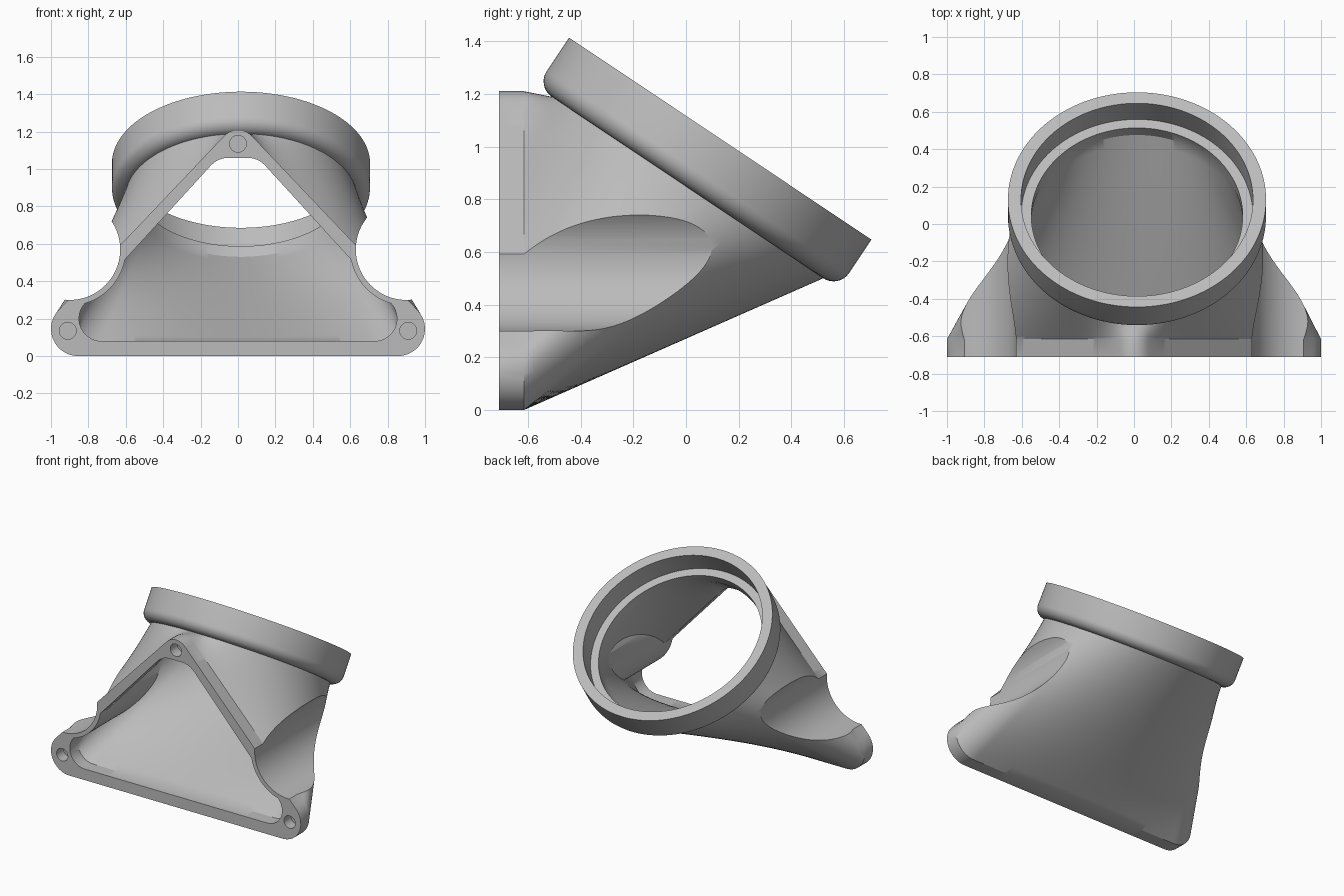
import bpy, bmesh, math
from mathutils import Vector

cube = bpy.data.objects.get("Cube")
if cube:
    bpy.data.objects.remove(cube)

HALF = 112                                   # segments in half a loop
SLOPE = math.atan2(0.765, 1.145)             # tilt of the round collar
CENTRE = Vector((0.016, 0.13, 1.03))         # middle of the collar rim
DOWN = Vector((0, math.cos(SLOPE), -math.sin(SLOPE)))
AXIS = Vector((0, math.sin(SLOPE), math.cos(SLOPE)))
FLANGE_FRONT, FLANGE_BACK = -0.71, -0.615

grey = bpy.data.materials.new("plain grey")
grey.use_nodes = True
grey.diffuse_color = (0.5, 0.5, 0.5, 1)
grey.node_tree.nodes["Principled BSDF"].inputs["Base Color"].default_value = (0.5, 0.5, 0.5, 1)


def triangle(apex, apex_r, ear, ear_r):
    """Rounded triangle as evenly spaced (x, z) points, starting at the apex."""
    a, e = Vector(apex), Vector(ear)
    v = e - a
    tangent = math.atan2(v.y, v.x) + math.acos((apex_r - ear_r) / v.length)
    path = [Vector((0, a.y + apex_r))]
    for c, r, t0, t1 in ((a, apex_r, math.pi / 2, tangent), (e, ear_r, tangent, -math.pi / 2)):
        for i in range(33):
            t = t0 + (t1 - t0) * i / 32
            path.append(c + r * Vector((math.cos(t), math.sin(t))))
    path.append(Vector((0, e.y - ear_r)))
    lengths = [(q - p).length for p, q in zip(path, path[1:])]
    step = sum(lengths) / HALF
    half, k, done = [path[0]], 0, 0.0
    for i in range(1, HALF):
        while done + lengths[k] < i * step:
            done += lengths[k]
            k += 1
        half.append(path[k].lerp(path[k + 1], (i * step - done) / lengths[k]))
    half.append(path[-1])
    return half + [Vector((-p.x, p.y)) for p in half[-2:0:-1]]


def at_y(outline, y):
    return [Vector((p.x, y, p.y)) for p in outline]


def ring(radius, height):
    """Circle on the tilted collar axis, height measured from the rim."""
    c = CENTRE + AXIS * height
    angles = [math.pi * i / HALF for i in range(2 * HALF)]
    return [c + radius * (Vector((math.sin(t), 0, 0)) - DOWN * math.cos(t)) for t in angles]


def blend(a, b, steps):
    return [[p.lerp(q, s / steps) for p, q in zip(a, b)] for s in range(steps + 1)]


def loft(name, loops):
    """Closed solid skinned through a list of equal loops."""
    bm = bmesh.new()
    rows = [[bm.verts.new(p) for p in loop] for loop in loops]
    n = len(rows[0])
    for a, b in zip(rows, rows[1:]):
        for i in range(n):
            j = (i + 1) % n
            bm.faces.new((a[i], a[j], b[j], b[i]))
    bm.faces.new(rows[0])
    bm.faces.new(rows[-1])
    bmesh.ops.recalc_face_normals(bm, faces=bm.faces)
    mesh = bpy.data.meshes.new(name)
    bm.to_mesh(mesh)
    bm.free()
    mesh.materials.append(grey)
    obj = bpy.data.objects.new(name, mesh)
    bpy.context.collection.objects.link(obj)
    return obj


def rod(name, x, z, radius, y0, y1, sides):
    """Cylinder lying along y."""
    angles = [2 * math.pi * i / sides for i in range(sides)]
    circle = [Vector((x + radius * math.cos(t), z + radius * math.sin(t))) for t in angles]
    return loft(name, [at_y(circle, y0), at_y(circle, y1)])


def combine(target, tool, operation):
    """Apply a boolean and discard the tool."""
    mod = target.modifiers.new("join", "BOOLEAN")
    mod.operation, mod.object, mod.solver = operation, tool, "EXACT"
    bpy.ops.object.select_all(action="DESELECT")
    bpy.context.view_layer.objects.active = target
    target.select_set(True)
    bpy.ops.object.modifier_apply(modifier=mod.name)
    bpy.data.objects.remove(tool)


# Outer body: triangular flange flowing into a round neck
outer = triangle((0, 1.11), 0.10, (0.855, 0.145), 0.145)
neck = ring(0.62, -0.223)
body = loft("adapter_body", [at_y(outer, FLANGE_FRONT)]
            + blend(at_y(outer, FLANGE_BACK), neck, 20) + [ring(0.62, -0.18)])

# Hollow passage with a stepped seat under the rim
window = triangle((0.05, 0.93), 0.13, (0.73, 0.20), 0.12)
passage = loft("passage", [at_y(window, -0.8)]
               + blend(at_y(window, FLANGE_BACK), ring(0.565, -0.223), 20)
               + [ring(0.565, -0.155), ring(0.62, -0.155), ring(0.62, 0.1)])

# Side scoops, slightly larger inside so the wall stays even
for side in (-1, 1):
    combine(body, rod("scoop", side * 0.9, 0.57, 0.27, -1, 0.8, 128), "DIFFERENCE")
    combine(passage, rod("inner_scoop", side * 0.9, 0.57, 0.30, -1, 0.8, 128), "DIFFERENCE")

# Collar with a rounded lower edge
fillet = 0.07
arc = [math.pi / 2 * i / 10 for i in range(11)]
collar = loft("collar", [ring(0.62 + fillet * math.sin(t), -0.223 + fillet * (1 - math.cos(t)))
                         for t in arc] + [ring(0.69, 0)])
combine(body, collar, "UNION")
combine(body, passage, "DIFFERENCE")

# Blind screw holes in the flange corners
for x, z in ((-0.91, 0.135), (0.91, 0.135), (0, 1.135)):
    combine(body, rod("screw_hole", x, z, 0.045, -0.8, -0.63, 32), "DIFFERENCE")

bpy.ops.object.select_all(action="DESELECT")
bpy.context.view_layer.objects.active = body
body.select_set(True)
bpy.ops.object.shade_smooth_by_angle(angle=math.radians(30))
